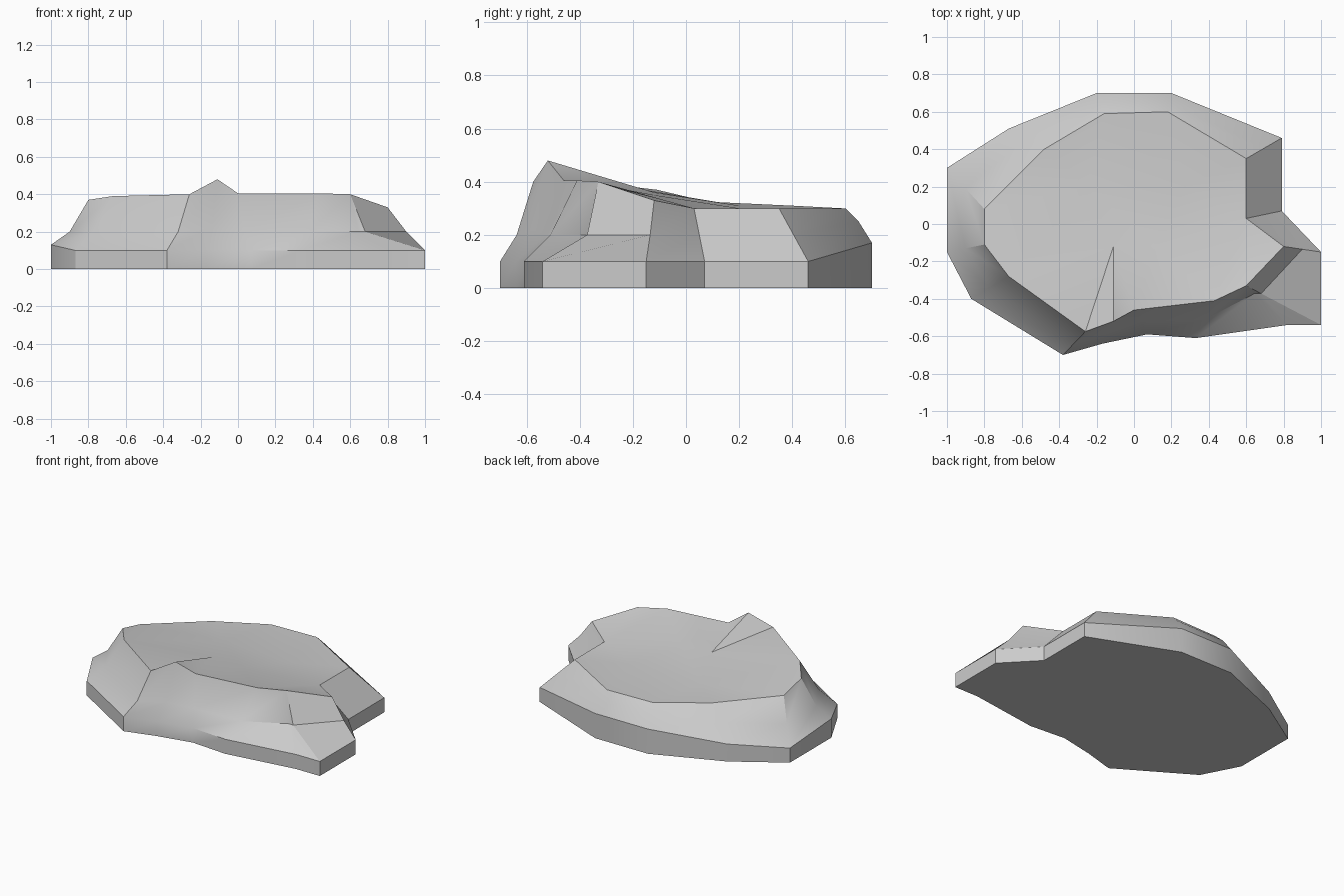
import bpy, bmesh, math
from mathutils import Vector, geometry

if "Cube" in bpy.data.objects:
    bpy.data.objects.remove(bpy.data.objects["Cube"])

# Ribs around the rock: base x, y, height of the upright foot, shoulder height, rim x, y, z
RIBS = [
    (1.0, -0.54, 0.10, 0.20, 0.60, -0.33, 0.40),
    (1.0, -0.15, 0.10, 0.20, 0.80, -0.12, 0.33),
    (0.79, 0.07, 0.10, 0.20, 0.60, 0.03, 0.30),
    (0.79, 0.46, 0.10, 0.20, 0.60, 0.35, 0.30),
    (0.20, 0.70, 0.17, 0.25, 0.18, 0.60, 0.30),
    (-0.20, 0.70, 0.17, 0.25, -0.16, 0.59, 0.30),
    (-0.67, 0.51, 0.12, 0.22, -0.48, 0.40, 0.31),
    (-1.0, 0.30, 0.10, 0.20, -0.80, 0.08, 0.325),
    (-1.0, -0.15, 0.13, 0.20, -0.80, -0.11, 0.37),
    (-0.87, -0.40, 0.10, 0.20, -0.67, -0.28, 0.39),
    (-0.38, -0.70, 0.10, 0.20, -0.26, -0.575, 0.40),
    (-0.17, -0.64, 0.10, 0.22, -0.11, -0.52, 0.48),
    (0.07, -0.59, 0.10, 0.20, 0.00, -0.46, 0.405),
    (0.33, -0.61, 0.10, 0.20, 0.43, -0.41, 0.405),
    (0.82, -0.54, 0.10, 0.20, 0.60, -0.33, 0.40),
]
# Soft undulations inside the sloping top
TOP_POINTS = [(-0.25, 0.20, 0.31), (0.27, 0.20, 0.30),
              (-0.11, -0.12, 0.36), (0.12, -0.12, 0.35)]

bm = bmesh.new()

# Side walls: foot, shoulder and rim rings
columns = []
for x, y, low, mid, rx, ry, rz in RIBS:
    foot, rim = Vector((x, y, 0)), Vector((rx, ry, rz))
    inset = 0.5
    if x > 0.8 and y < -0.5:
        inset = 0.8          # pinched front right spur
    shoulder = foot.lerp(rim, inset)
    shoulder.z = mid
    points = [foot, Vector((x, y, low)), shoulder, rim]
    columns.append([bm.verts.new(p) for p in points])
for i, a in enumerate(columns):
    b = columns[(i + 1) % len(columns)]
    for k in range(3):
        bm.faces.new((a[k], b[k], b[k + 1], a[k + 1]))

# Flat underside
bm.faces.new([c[0] for c in reversed(columns)])

# Sloping top, triangulated inside the rim
rim = [Vector(r[4:]) for r in RIBS[:-1]]
points = rim + [Vector(p) for p in TOP_POINTS]
loop = [(i, (i + 1) % len(rim)) for i in range(len(rim))]
_, _, faces, origin, _, _ = geometry.delaunay_2d_cdt(
    [p.to_2d() for p in points], loop, [], 1, 1e-5)
top = [bm.verts.new(points[o[0]]) for o in origin]
for f in faces:
    bm.faces.new([top[i] for i in f])

bmesh.ops.remove_doubles(bm, verts=bm.verts, dist=0.002)
bmesh.ops.recalc_face_normals(bm, faces=bm.faces)

mesh = bpy.data.meshes.new("rock")
bm.to_mesh(mesh)
bm.free()
rock = bpy.data.objects.new("rock", mesh)
bpy.context.collection.objects.link(rock)
bpy.context.view_layer.objects.active = rock
rock.select_set(True)
bpy.ops.object.shade_smooth_by_angle(angle=math.radians(30))
